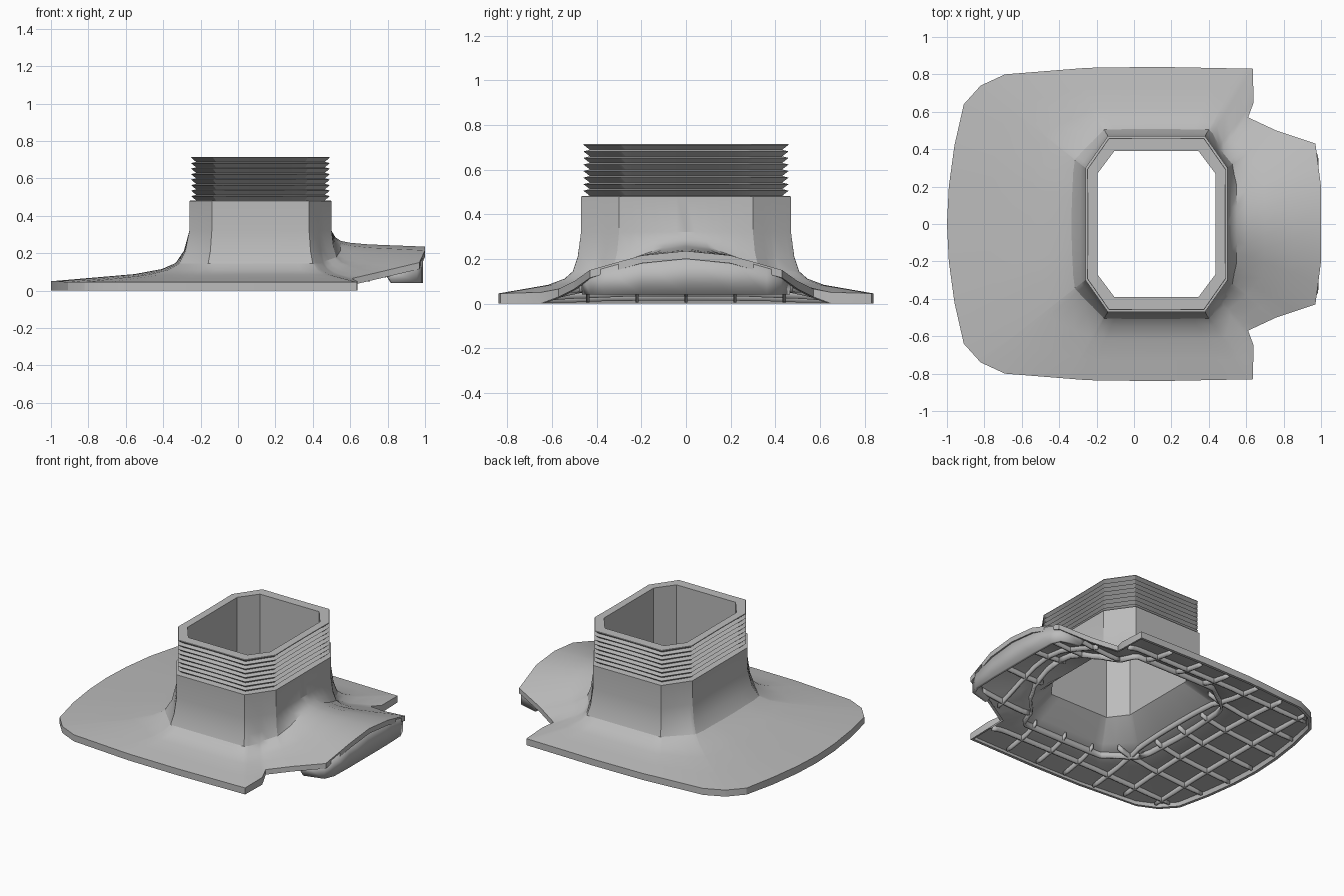
import bpy, bmesh, math

cube = bpy.data.objects.get("Cube")
if cube:
    bpy.data.objects.remove(cube)

grey = bpy.data.materials.new("rubber_grey")
grey.use_nodes = True
COLOUR = (0.5, 0.5, 0.5, 1)
grey.diffuse_color = COLOUR
grey.node_tree.nodes["Principled BSDF"].inputs["Base Color"].default_value = COLOUR

CX = 0.12  # centre of the neck
FOOT = 0.32
SHELL = 0.025

# Half outline of the flange: x, y, height of its edge
half = [(1, 0, .235), (1, .2, .215), (.97, .43, .15), (.76, .5, .1), (.61, .57, .065),
        (.64, .65, .05), (.635, .83, .045), (.12, .84, .045), (-.25, .835, .045),
        (-.69, .8, .045), (-.82, .74, .045), (-.91, .64, .045), (-.96, .42, .05),
        (-.99, .2, .05), (-1, 0, .05)]
outline = half + [(x, -y, z) for x, y, z in half[-2:0:-1]]


def octagon(hx, hy, cx, cy):
    """Chamfered rectangle round the neck centre."""
    q = [(hx, hy - cy), (hx - cx, hy)]
    p = q + [(-x, y) for x, y in q[::-1]]
    p += [(-x, -y) for x, y in p]
    return [(x + CX, y, 0) for x, y in p]


neck = octagon(.38, .47, .12, .17)
bore = octagon(.315, .39, .09, .12)


def cast(poly, a):
    """Distance and height where a ray at angle a meets a polygon."""
    dx, dy = math.cos(a), math.sin(a)
    for i, p in enumerate(poly):
        q = poly[(i + 1) % len(poly)]
        px, qx = p[0] - CX, q[0] - CX
        c0, c1 = dx * p[1] - dy * px, dx * q[1] - dy * qx
        if c0 <= 1e-7 and c1 >= -1e-7 and c1 - c0 > 1e-9:
            s = min(max(-c0 / (c1 - c0), 0), 1)
            x, y = px + s * (qx - px), p[1] + s * (q[1] - p[1])
            if x * dx + y * dy > 0:
                return x * dx + y * dy, p[2] + s * (q[2] - p[2])
    return 0.4, 0.05


FLARE = [(0, 1), (.04, .6), (.1, .36), (.2, .24), (.4, .14), (.7, .07), (1, 0)]


def flare(t):
    for (t0, f0), (t1, f1) in zip(FLARE, FLARE[1:]):
        if t <= t1:
            return f0 + (f1 - f0) * max(t - t0, 0) / (t1 - t0)
    return 0


def place(a, r, z):
    return (CX + r * math.cos(a), r * math.sin(a), z)


def skin(a, t, drop=0):
    """Point on the flange: t = 0 at the neck, 1 at the edge."""
    r0, r1, ze = cast(neck, a)[0], *cast(outline, a)
    return place(a, r0 + (r1 - r0) * t, ze + (FOOT - ze) * flare(t) - drop)


def locate(x, y):
    """Fraction t and height at a plan position."""
    a, r = math.atan2(y, x - CX), math.hypot(x - CX, y)
    r0, r1 = cast(neck, a)[0], cast(outline, a)[0]
    t = (r - r0) / (r1 - r0)
    return t, skin(a, min(max(t, 0), 1))[2]


def make(name, verts, faces, thickness=0):
    mesh = bpy.data.meshes.new(name)
    mesh.from_pydata(verts, [], faces)
    bm = bmesh.new()
    bm.from_mesh(mesh)
    bmesh.ops.recalc_face_normals(bm, faces=bm.faces)
    bm.to_mesh(mesh)
    bm.free()
    mesh.materials.append(grey)
    ob = bpy.data.objects.new(name, mesh)
    bpy.context.collection.objects.link(ob)
    bpy.ops.object.select_all(action="DESELECT")
    ob.select_set(True)
    bpy.context.view_layer.objects.active = ob
    bpy.ops.object.shade_smooth_by_angle(angle=math.radians(28))
    if thickness:
        mod = ob.modifiers.new("thickness", "SOLIDIFY")
        mod.thickness, mod.offset = thickness, 0
    return ob


def loft(name, rings):
    n = len(rings[0])
    faces = [(k * n + i, k * n + (i + 1) % n, (k + 1) * n + (i + 1) % n, (k + 1) * n + i)
             for k in range(len(rings) - 1) for i in range(n)]
    return make(name, [v for ring in rings for v in ring], faces)


# Angles through every corner, with wide gaps filled
corners = sorted({round(math.atan2(y, x - CX) % math.tau, 5) for x, y, _ in outline + neck + bore})
angles = []
for a, b in zip(corners, corners[1:] + [corners[0] + math.tau]):
    steps = max(1, math.ceil((b - a) / .14))
    angles += [a + (b - a) * i / steps for i in range(steps)]


def ring(poly, z, inset=0):
    return [place(a, cast(poly, a)[0] - inset, z) for a in angles]


def skirt(inset):
    """Rim reaches the ground, except along the raised hood."""
    out = []
    for a in angles:
        r, z = cast(outline, a)
        out.append(place(a, r - inset, 0 if z < .06 else z - .035))
    return out


# Flange and neck as one shell
ts = [t for t, _ in FLARE]
rings = [ring(neck, .48)]
rings += [[skin(a, t) for a in angles] for t in ts]
rings += [skirt(0), skirt(.02)]
rings += [[skin(a, t, SHELL) for a in angles] for t in (.96, .7, .4, .2, .1)]
rings += [ring(bore, .24), ring(bore, .48)]
loft("flange_and_neck", rings)

# Ridged collar
RIDGES, BASE, TOP = 8, .48, .715
pitch = (TOP - BASE) / RIDGES
rings = [ring(neck, BASE)]
for i in range(RIDGES):
    z = BASE + i * pitch
    rings += [ring(neck, z + .1 * pitch, .045), ring(neck, z + .85 * pitch, .012)]
rings += [ring(neck, TOP, .014), ring(bore, TOP), ring(bore, BASE)]
loft("ridged_collar", rings)


def curtain(name, rows, thickness):
    """Vertical sheet through rows of (x, y, bottom, top)."""
    verts = [(x, y, z) for x, y, lo, hi in rows for z in (lo, hi)]
    faces = [(i, i + 2, i + 3, i + 1) for i in range(0, len(verts) - 2, 2)]
    if len(rows) > 1:
        make(name, verts, faces, thickness)


def rib(name, points):
    rows = []
    for x, y in points:
        t, z = locate(x, y)
        if .1 < t < .97:
            rows.append((x, y, max(z - .055, .004), z - .015))
        else:
            curtain(name, rows, .014)
            rows = []
    curtain(name, rows, .014)


# Stiffening grid under the flange
samples = [-1 + i * .04 for i in range(51)]
for y in (-.66, -.44, -.22, 0, .22, .44, .66):
    rib("long_rib", [(x, y) for x in samples])
for x in (-.78, -.56, -.34, -.1, .12, .36, .7):
    rib("cross_rib", [(x, y) for y in samples])

# Ring rib around the foot of the neck
loop = [skin(a, .22) for a in angles + angles[:1]]
curtain("ring_rib", [(x, y, max(z - .06, .004), z - .012) for x, y, z in loop], .016)

# Hanging end wall of the hood
side = [(.79, .46, .085), (.82, .455, .04), (.95, .42, .04), (.975, .36, .04), (.98, .2, .04)]
path = side + [(.98, 0, .04)] + [(x, -y, z) for x, y, z in side[::-1]]
curtain("hood_end_wall", [(x, y, lo, locate(x, y)[1] - .01) for x, y, lo in path], .02)
